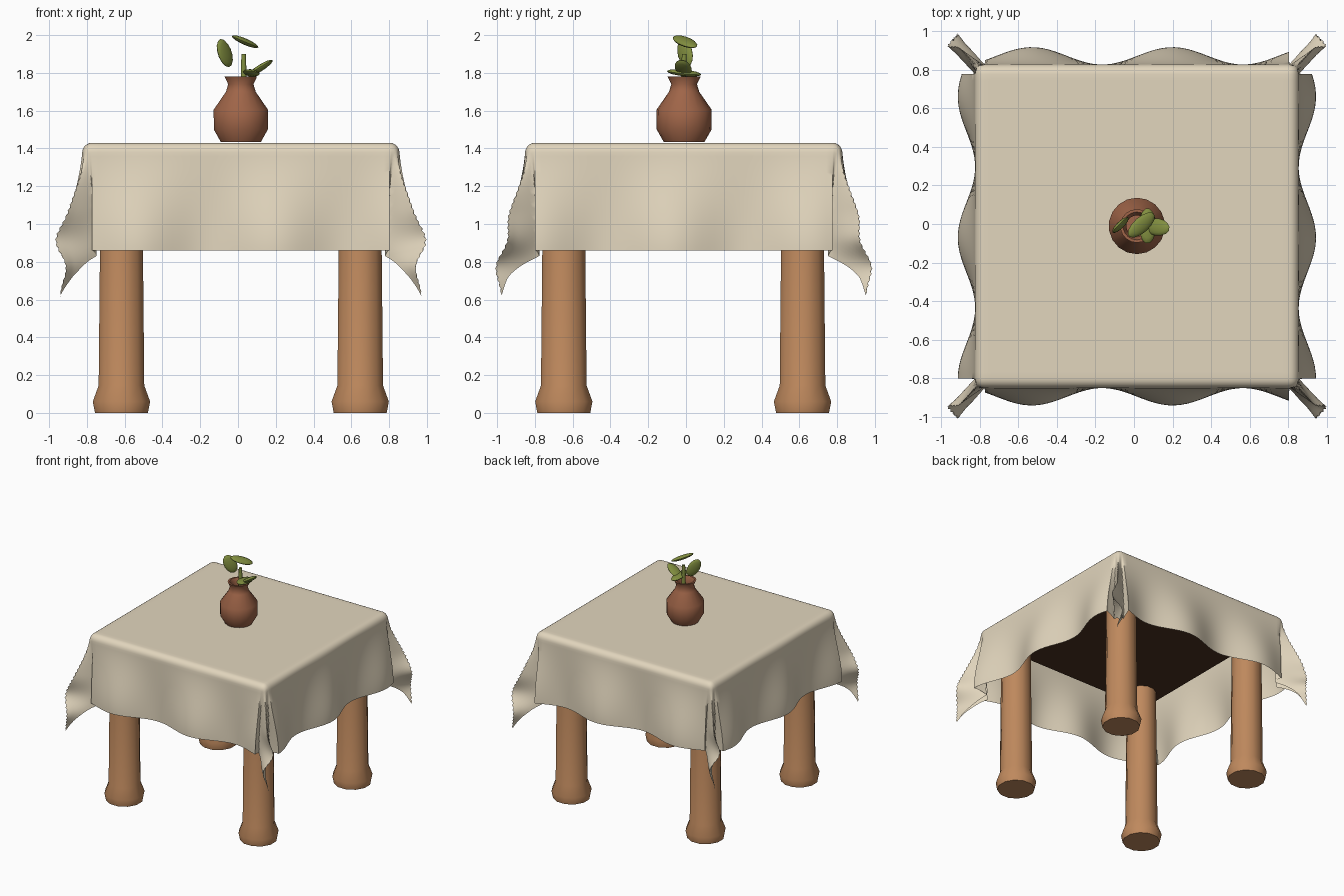
import bpy, bmesh, math
from mathutils import Vector, Matrix

if "Cube" in bpy.data.objects:
    bpy.data.objects.remove(bpy.data.objects["Cube"])

CX, CY = 0.015, -0.012          # table centre
HALF, RIM, TOP = 0.838, 0.05, 1.43
HANG, ARC = 0.57, 0.05 * math.pi / 2


def material(name, rgb):
    m = bpy.data.materials.new(name)
    m.diffuse_color = (*rgb, 1)
    m.use_nodes = True
    m.node_tree.nodes["Principled BSDF"].inputs["Base Color"].default_value = m.diffuse_color
    return m


LINEN = material("linen", (0.76, 0.67, 0.51))
WOOD = material("wood", (0.52, 0.25, 0.11))
DARK = material("dark_wood", (0.07, 0.03, 0.015))
CLAY = material("clay", (0.35, 0.13, 0.065))
GREEN = material("leaf_green", (0.22, 0.27, 0.05))


def finish(name, bm, mat, recalc=True):
    if recalc:
        bmesh.ops.recalc_face_normals(bm, faces=bm.faces)
    me = bpy.data.meshes.new(name)
    bm.to_mesh(me)
    bm.free()
    me.materials.append(mat)
    ob = bpy.data.objects.new(name, me)
    bpy.context.collection.objects.link(ob)
    return ob


def lathe(name, profile, sides, loc, mat):
    bm = bmesh.new()
    rings = []
    for r, z in profile:
        rings.append([bm.verts.new((loc[0] + r * math.cos(2 * math.pi * (i + .5) / sides),
                                    loc[1] + r * math.sin(2 * math.pi * (i + .5) / sides), z))
                      for i in range(sides)])
    for a, b in zip(rings, rings[1:]):
        for i in range(sides):
            j = (i + 1) % sides
            bm.faces.new((a[i], a[j], b[j], b[i]))
    bm.faces.new(rings[0][::-1])
    bm.faces.new(rings[-1])
    return finish(name, bm, mat)


# --- Tablecloth: flat top, rounded rim, wavy sides, pinched hanging corners
def smooth(t):
    t = max(0.0, min(1.0, t))
    return t * t * (3 - 2 * t)


def wave(p, peak):
    return 0.045 * (1 + math.cos(2 * math.pi * (p - peak) / 0.73))


def cloth_point(s, t):
    h0 = HALF - RIM
    dx, dy = max(abs(s) - h0, 0), max(abs(t) - h0, 0)
    sx, sy = math.copysign(1, s), math.copysign(1, t)
    bx, by = min(abs(s), h0), min(abs(t), h0)
    r = math.hypot(dx, dy)
    if r == 0:
        return Vector((CX + s, CY + t, TOP))
    th = math.atan2(dy, dx)
    a = min(r / RIM, math.pi / 2)
    out = RIM * math.sin(a)
    drop = RIM * (1 - math.cos(a)) + max(0, r - ARC)
    wx = wave(CY + sy * by, -0.07)
    wy = wave(CX + sx * bx, 0.2)
    # blend from side waves through an inward pinch to the outward fin
    deg = math.degrees(th)
    kx, ky = 1 - smooth(deg / 20), 1 - smooth((90 - deg) / 20)
    vx, vy = wx * kx, wy * ky
    if dx > 0 and dy > 0:
        fin = max(0, 1 - abs(deg - 45) / 27)
        pin = max(0, 1 - abs(min(deg, 90 - deg) - 18) / 18)
        vx += 0.135 * fin - (0.02 if deg < 45 else 0.04) * pin
        vy += 0.145 * fin - (0.04 if deg < 45 else 0.02) * pin
        # sideways curl of the fin towards its tip
        curl = 0.03 * fin * math.sin(smooth((drop - 0.35) / 0.47) * 2 * math.pi)
        vx += curl
        vy -= curl
    f = smooth(drop / HANG)
    return Vector((CX + sx * (bx + out * math.cos(th) + f * vx),
                   CY + sy * (by + out * math.sin(th) + f * vy), TOP - drop))


h0 = HALF - RIM
d_max = HANG - RIM + ARC
hang = [h0 + ARC * i / 5 for i in range(1, 6)]
hang += [h0 + ARC + (d_max - ARC) * i / 24 for i in range(1, 25)]
coords = [-c for c in reversed(hang)] + [-h0 + 2 * h0 * i / 48 for i in range(49)] + hang
bm = bmesh.new()
grid = [[bm.verts.new(cloth_point(s, t)) for t in coords] for s in coords]
for i in range(len(coords) - 1):
    for j in range(len(coords) - 1):
        bm.faces.new((grid[i][j], grid[i + 1][j], grid[i + 1][j + 1], grid[i][j + 1]))
finish("tablecloth", bm, LINEN, recalc=False)

# --- Tabletop
bm = bmesh.new()
bmesh.ops.create_cube(bm, size=1, matrix=Matrix.Translation((CX, CY, 1.37))
                      @ Matrix.Diagonal((1.63, 1.63, 0.08, 1)))
bmesh.ops.bevel(bm, geom=bm.edges[:], offset=0.015, segments=2, affect='EDGES')
finish("tabletop", bm, DARK)

# --- Legs
LEG = [(0.145, 0), (0.157, 0.06), (0.125, 0.145), (0.113, 1.34)]
for ny, y in (("front", -0.632), ("back", 0.632)):
    for nx, x in (("left", -0.632), ("right", 0.632)):
        lathe(f"{ny}_{nx}_leg", LEG, 12, (CX + x, CY + y - 0.003), WOOD)

# --- Vase
VASE = [(0.108, 1.435), (0.145, 1.50), (0.146, 1.605), (0.08, 1.70), (0.068, 1.74),
        (0.087, 1.78), (0.072, 1.78), (0.055, 1.74), (0.06, 1.70)]
lathe("vase", VASE, 18, (CX, -0.01), CLAY)

# --- Plant
lathe("stem", [(0.019, 1.70), (0.013, 1.90)], 8, (0.03, -0.01), GREEN)


def leaf(name, loc, along, normal, half_len, half_wid):
    u = Vector(along).normalized()
    n = Vector(normal)
    n = (n - u * n.dot(u)).normalized()
    w = n.cross(u)
    rot = Matrix((u, w, n)).transposed().to_4x4()
    bm = bmesh.new()
    bmesh.ops.create_uvsphere(bm, u_segments=14, v_segments=8, radius=1,
                              matrix=Matrix.Translation(loc) @ rot
                              @ Matrix.Diagonal((half_len, half_wid, 0.017, 1)))
    finish(name, bm, GREEN)


leaf("left_leaf", (-0.07, -0.005, 1.905), (-0.35, -0.25, 0.85), (0.6, -0.7, 0.3), 0.08, 0.05)
leaf("top_leaf", (0.038, -0.005, 1.965), (0.07, 0.06, -0.03), (0.25, -0.15, 0.95), 0.092, 0.042)
leaf("right_leaf", (0.117, -0.015, 1.825), (0.067, -0.01, 0.043), (-0.5, 0.1, 0.85), 0.08, 0.045)
leaf("low_leaf", (0.07, -0.01, 1.80), (0, 1, -0.1), (0.1, 0, 1), 0.092, 0.045)

# --- Shading
bpy.ops.object.select_all(action='SELECT')
bpy.context.view_layer.objects.active = bpy.data.objects["tablecloth"]
bpy.ops.object.shade_smooth_by_angle(angle=math.radians(50))
